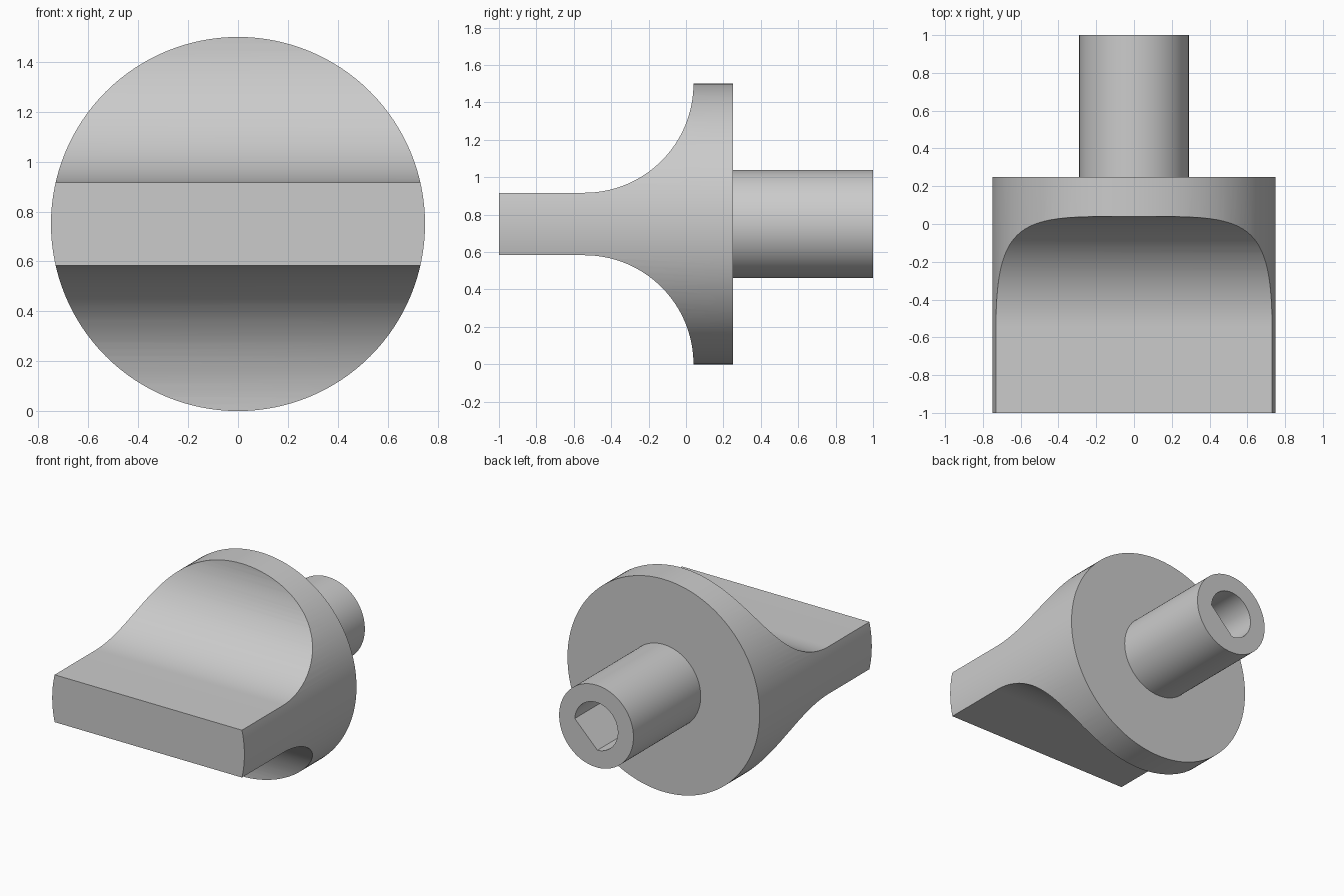
import bpy
import bmesh
from math import sin, cos, pi, radians
from mathutils import Vector

old = bpy.data.objects.get("Cube")
if old:
    bpy.data.objects.remove(old, do_unlink=True)

MID = 0.75  # height of the turning axis

grey = bpy.data.materials.new("light_grey")
grey.use_nodes = True
grey.diffuse_color = (0.6, 0.6, 0.6, 1)
grey.node_tree.nodes["Principled BSDF"].inputs["Base Color"].default_value = (0.6, 0.6, 0.6, 1)


def arc(radius, start, end, steps, cx=0.0, cy=0.0):
    """Points on an arc, angles in degrees, both ends included."""
    angles = [radians(start + (end - start) * i / steps) for i in range(steps + 1)]
    return [(cx + radius * cos(a), cy + radius * sin(a)) for a in angles]


def prism(name, outline, start, end, axis):
    """Extrude a 2D outline along x (outline in y, z) or y (outline in x, z)."""
    def place(p, t):
        return Vector((t, p[0], p[1] + MID) if axis == "x" else (p[0], t, p[1] + MID))
    bm = bmesh.new()
    face = bm.faces.new([bm.verts.new(place(p, start)) for p in outline])
    moved = bmesh.ops.extrude_face_region(bm, geom=[face])["geom"]
    bmesh.ops.translate(bm, vec=place((0, 0), end) - place((0, 0), start),
                        verts=[v for v in moved if isinstance(v, bmesh.types.BMVert)])
    bmesh.ops.recalc_face_normals(bm, faces=bm.faces)
    mesh = bpy.data.meshes.new(name)
    bm.to_mesh(mesh)
    bm.free()
    mesh.materials.append(grey)
    obj = bpy.data.objects.new(name, mesh)
    bpy.context.collection.objects.link(obj)
    return obj


def combine(obj, cutter, operation):
    """Apply a boolean, remove the cutter and smooth the curved sides."""
    bpy.ops.object.select_all(action="DESELECT")
    bpy.context.view_layer.objects.active = obj
    obj.select_set(True)
    mod = obj.modifiers.new("cut", "BOOLEAN")
    mod.operation, mod.solver, mod.object = operation, "EXACT", cutter
    bpy.ops.object.modifier_apply(modifier=mod.name)
    bpy.data.objects.remove(cutter, do_unlink=True)
    bpy.ops.object.shade_smooth_by_angle(angle=radians(30))


# Knob: a round bar trimmed to a flat grip that flares into the disc
knob = prism("knob_grip_and_disc", arc(0.75, 0, 360, 128)[:-1], -1.2, 0.5, "y")
flare = arc(0.583, -90, 0, 32, cx=-0.543, cy=0.75)
upper = [(-1, 0.167)] + flare + [(0.04, 0.9), (0.25, 0.9)]
lower = [(y, -z) for y, z in reversed(upper)]
combine(knob, prism("grip_profile", upper + lower, -1, 1, "x"), "INTERSECT")

# Shaft with a D-shaped socket, its flat facing down and to the left
shaft = prism("shaft", arc(0.29, 0, 360, 96)[:-1], 0.25, 1.0, "y")
socket = prism("socket_cutter", arc(0.168, 3, 267, 64), 0.4, 1.2, "y")
combine(shaft, socket, "DIFFERENCE")
